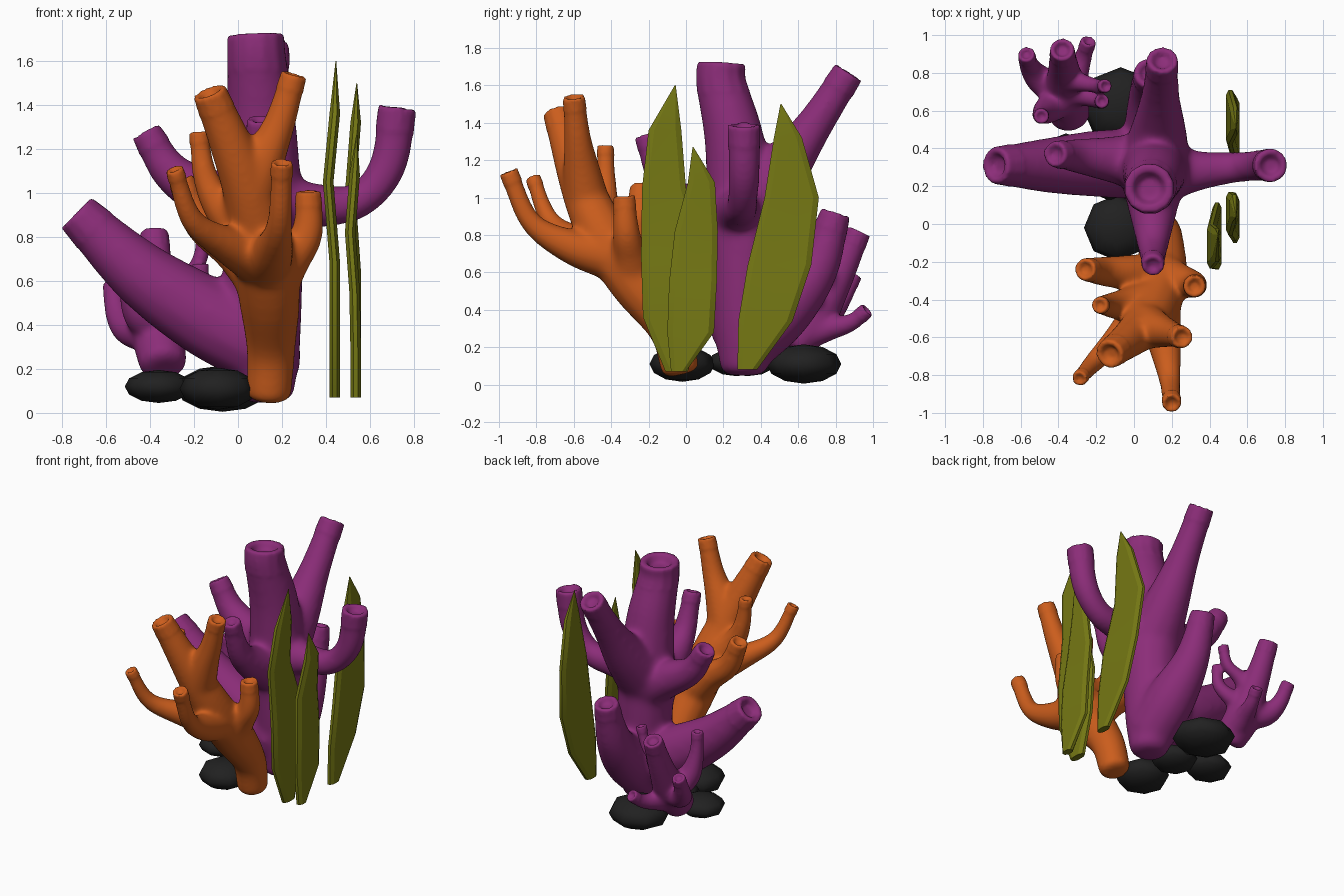
import bpy, bmesh, math
from mathutils import Vector

if "Cube" in bpy.data.objects:
    bpy.data.objects.remove(bpy.data.objects["Cube"])

SIDES = 12


def material(name, rgb):
    m = bpy.data.materials.new(name)
    m.diffuse_color = (*rgb, 1)
    m.use_nodes = True
    m.node_tree.nodes["Principled BSDF"].inputs["Base Color"].default_value = m.diffuse_color
    return m


PURPLE = material("purple", (0.26, 0.026, 0.19))
ORANGE = material("orange", (0.60, 0.11, 0.012))
OLIVE = material("olive", (0.18, 0.19, 0.007))
ROCK = material("charcoal", (0.015, 0.015, 0.015))


def finish(bm, name, mat, angle, voxel=0):
    bmesh.ops.recalc_face_normals(bm, faces=bm.faces)
    me = bpy.data.meshes.new(name)
    bm.to_mesh(me)
    bm.free()
    ob = bpy.data.objects.new(name, me)
    bpy.context.collection.objects.link(ob)
    me.materials.append(mat)
    bpy.ops.object.select_all(action='DESELECT')
    ob.select_set(True)
    bpy.context.view_layer.objects.active = ob
    if voxel:  # fuse the overlapping tubes into one surface
        mod = ob.modifiers.new("fuse", 'REMESH')
        mod.mode = 'VOXEL'
        mod.voxel_size = voxel
        bpy.ops.object.modifier_apply(modifier=mod.name)
    return ob, angle


def shade(result):
    ob, angle = result
    bpy.ops.object.shade_smooth_by_angle(angle=math.radians(angle))
    return ob


def skin_rings(bm, rings):
    # bridge successive loops and close both ends
    vs = [[bm.verts.new(p) for p in r] for r in rings]
    n = len(vs[0])
    for a, b in zip(vs, vs[1:]):
        for i in range(n):
            j = (i + 1) % n
            bm.faces.new((a[i], a[j], b[j], b[i]))
    bm.faces.new(vs[0][::-1])
    bm.faces.new(vs[-1])


def spline(points, steps=5):
    # Catmull-Rom through (x, y, z, radius)
    p = [Vector(q) for q in points]
    p = [2 * p[0] - p[1]] + p + [2 * p[-1] - p[-2]]
    out = []
    for a, b, c, d in zip(p, p[1:], p[2:], p[3:]):
        for k in range(steps):
            t = k / steps
            out.append(0.5 * (2 * b + (c - a) * t + (2 * a - 5 * b + 4 * c - d) * t * t
                              + (3 * b - a - 3 * c + d) * t ** 3))
    return out + [p[-2]]


def branch(bm, points):
    # tapered tube with a rounded start and a hollow tip
    path = spline(points)
    pos = [q.xyz for q in path]
    rad = [q.w for q in path]
    normal, rings = None, []

    def ring(c, r, u, v):
        return [c + r * (math.cos(2 * math.pi * i / SIDES) * u + math.sin(2 * math.pi * i / SIDES) * v)
                for i in range(SIDES)]

    for i, (c, r) in enumerate(zip(pos, rad)):
        t = (pos[min(i + 1, len(pos) - 1)] - pos[max(i - 1, 0)]).normalized()
        if normal is None:
            normal = t.orthogonal()
        u = (normal - t * normal.dot(t)).normalized()
        v = t.cross(u)
        normal = u
        if i == 0:
            rings.append(ring(c - t * 0.25 * r, r * 0.6, u, v))
            rings.append(ring(c - t * 0.15 * r, r * 0.85, u, v))
        rings.append(ring(c, r, u, v))
    rings.append(ring(c, r * 0.70, u, v))
    rings.append(ring(c - t * 0.4 * r, r * 0.45, u, v))
    skin_rings(bm, rings)


def coral(name, mat, voxel, branches):
    bm = bmesh.new()
    for b in branches:
        branch(bm, b)
    ob, angle = finish(bm, name, mat, 60, voxel)
    # melt the forks together, keeping the tips crisp
    bm = bmesh.new()
    bm.from_mesh(ob.data)
    tips = [Vector(b[-1]) for b in branches]
    body = [v for v in bm.verts if all((v.co - t.xyz).length > t.w * 1.6 for t in tips)]
    for _ in range(2):
        bmesh.ops.smooth_vert(bm, verts=bm.verts, factor=0.5, use_axis_x=True, use_axis_y=True, use_axis_z=True)
    for _ in range(22):
        bmesh.ops.smooth_vert(bm, verts=body, factor=0.5, use_axis_x=True, use_axis_y=True, use_axis_z=True)
    bm.to_mesh(ob.data)
    bm.free()
    return shade((ob, angle))


# large purple coral: trunk, then its arms
coral("large_purple_coral", PURPLE, .014, [
    [(.13, .31, .08, .13), (.12, .31, .35, .17), (.11, .30, .85, .19), (.105, .26, 1.3, .165),
     (.085, .19, 1.6, .138), (.08, .19, 1.72, .133)],
    [(.12, .31, .30, .19), (-.15, .32, .44, .185), (-.45, .31, .64, .15), (-.735, .31, .91, .10)],
    [(.12, .32, .86, .18), (-.10, .34, .97, .13), (-.30, .36, 1.09, .095), (-.42, .37, 1.28, .07)],
    [(.10, .27, .92, .20), (.32, .28, .94, .115), (.54, .30, .96, .085), (.68, .31, 1.12, .088), (.725, .31, 1.39, .09)],
    [(.10, .30, .80, .19), (.10, .06, .92, .13), (.10, -.12, 1.07, .085), (.10, -.22, 1.34, .06)],
    [(.11, .30, .90, .20), (.13, .50, 1.13, .15), (.14, .68, 1.38, .105), (.15, .87, 1.67, .085)],
    [(.12, .32, .22, .17), (.11, .52, .40, .165), (.09, .70, .62, .12), (.08, .80, .92, .082)],
])

# small purple coral at the back left
coral("small_purple_coral", PURPLE, .009, [
    [(-.34, .57, .22, .11), (-.36, .68, .35, .12), (-.37, .80, .55, .09), (-.38, .925, .82, .065)],
    [(-.36, .68, .36, .10), (-.49, .76, .38, .08), (-.55, .83, .46, .058), (-.57, .90, .59, .045)],
    [(-.34, .60, .26, .10), (-.31, .76, .30, .07), (-.27, .88, .33, .05), (-.24, .97, .40, .042)],
    [(-.37, .76, .48, .09), (-.29, .75, .58, .055), (-.19, .73, .66, .04), (-.15, .73, .79, .037)],
    [(-.36, .70, .42, .09), (-.26, .68, .46, .06), (-.18, .65, .54, .044), (-.17, .65, .68, .038)],
    [(-.36, .68, .38, .10), (-.45, .61, .46, .08), (-.49, .58, .62, .052), (-.49, .57, .78, .04)],
])

# orange coral leaning to the front
coral("orange_coral", ORANGE, .011, [
    [(.14, -.03, .08, .105), (.15, -.09, .30, .115), (.14, -.27, .55, .145), (.10, -.44, .80, .14),
     (.03, -.56, 1.06, .115), (-.13, -.69, 1.46, .078)],
    [(.05, -.53, .98, .125), (.12, -.56, 1.16, .10), (.19, -.58, 1.32, .075), (.255, -.60, 1.54, .06)],
    [(.12, -.40, .68, .13), (.16, -.62, .74, .095), (.19, -.83, .87, .06), (.20, -.95, 1.14, .052)],
    [(.11, -.40, .70, .14), (-.06, -.58, .77, .085), (-.21, -.73, .88, .056), (-.29, -.82, 1.11, .042)],
    [(.08, -.42, .78, .13), (-.07, -.43, .92, .085), (-.15, -.43, 1.08, .06), (-.18, -.43, 1.28, .045)],
    [(.14, -.28, .58, .14), (.24, -.30, .70, .095), (.315, -.32, .82, .075), (.32, -.33, 1.01, .058)],
    [(.13, -.28, .60, .14), (-.02, -.26, .74, .10), (-.17, -.25, .86, .08), (-.26, -.24, 1.06, .06)],
])


# seaweed blades: rows of (z, y left, y right, x centre)
def blade(name, rows):
    bm = bmesh.new()
    rings = []
    for z, a, b, x in rows:
        w = b - a
        e = min(.03, w * .25)
        t = min(.024, w * .3)
        rings.append([Vector(p) for p in (
            (x - t * .4, a, z), (x + t * .4, a, z), (x + t, a + e, z), (x + t, b - e, z),
            (x + t * .4, b, z), (x - t * .4, b, z), (x - t, b - e, z), (x - t, a + e, z))])
    skin_rings(bm, rings)
    return shade(finish(bm, name, OLIVE, 25))


blade("tall_seaweed", [(.07, -.11, .01, .44), (.36, -.23, .09, .44), (.68, -.24, .115, .44), (1.05, -.235, .00, .41),
                       (1.36, -.20, -.025, .44), (1.60, -.06, -.055, .445)])
blade("short_seaweed", [(.07, -.08, .00, .535), (.28, -.10, .15, .535), (.55, -.09, .165, .53), (.82, -.06, .17, .51),
                        (1.08, .01, .155, .53), (1.27, .035, .04, .54)])
blade("back_seaweed", [(.08, .275, .38, .535), (.34, .28, .57, .535), (.64, .33, .67, .535), (1.0, .42, .71, .51),
                       (1.32, .47, .62, .535), (1.50, .505, .51, .54)])

# rocks around the base
for name, loc, size in (("front_rock", (-.09, -.02, .11), (.175, .175, .095)),
                        ("back_rock", (-.07, .63, .11), (.21, .20, .105)),
                        ("left_rock", (-.36, .33, .12), (.155, .15, .075)),
                        ("middle_rock", (-.12, .27, .12), (.15, .15, .075))):
    bm = bmesh.new()
    bmesh.ops.create_uvsphere(bm, u_segments=8, v_segments=6, radius=1)
    for v in bm.verts:
        v.co = Vector(c * s + o for c, s, o in zip(v.co, size, loc))
    shade(finish(bm, name, ROCK, 60))
